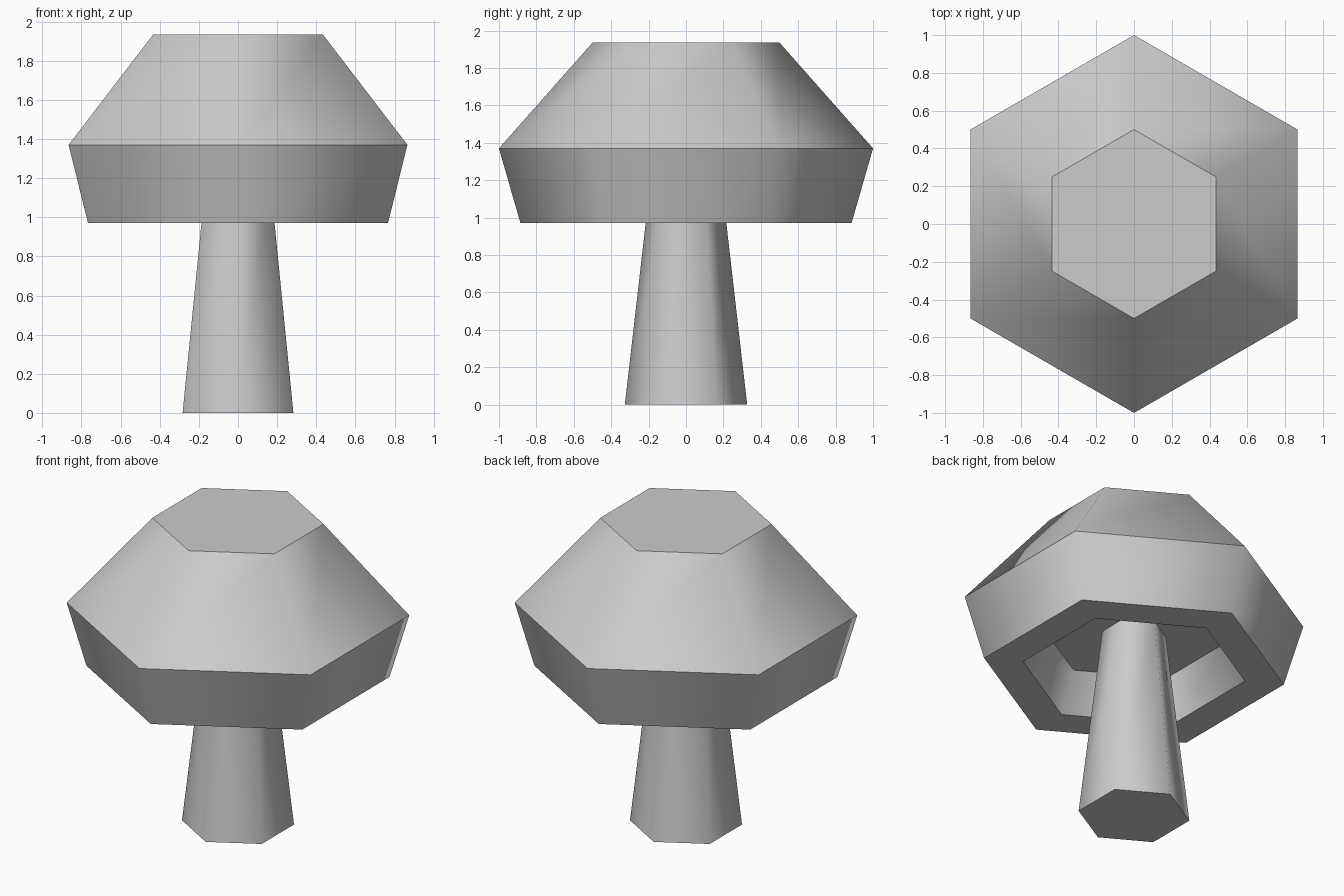
import bpy, bmesh
from math import sin, cos, pi

if "Cube" in bpy.data.objects:
    bpy.data.objects.remove(bpy.data.objects["Cube"])

SIDES = 6


def lathe(name, profile):
    """Six-sided lathe of (radius, z) rings, ends closed with flat caps."""
    bm = bmesh.new()
    angles = [pi / 2 + 2 * pi * i / SIDES for i in range(SIDES)]
    rings = [[bm.verts.new((r * cos(a), r * sin(a), z)) for a in angles]
             for r, z in profile]
    for low, high in zip(rings, rings[1:]):
        for i in range(SIDES):
            j = (i + 1) % SIDES
            bm.faces.new((low[i], low[j], high[j], high[i]))
    bm.faces.new(rings[0])
    bm.faces.new(rings[-1])
    bmesh.ops.recalc_face_normals(bm, faces=bm.faces)

    # smooth around the sides, sharp along each ring
    for f in bm.faces:
        f.smooth = True
    for ring in rings:
        for i in range(SIDES):
            bm.edges.get((ring[i], ring[(i + 1) % SIDES])).smooth = False

    mesh = bpy.data.meshes.new(name)
    bm.to_mesh(mesh)
    bm.free()
    obj = bpy.data.objects.new(name, mesh)
    bpy.context.collection.objects.link(obj)
    return obj


# tapered stem reaching up into the recess
lathe("mushroom_stem", [(0.327, 0), (0.187, 1.22)])

# cap: recess ceiling, recess wall, flat rim, outer band, sloped top
lathe("mushroom_cap", [(0.547, 1.22), (0.655, 0.97), (0.885, 0.97),
                       (1.0, 1.37), (0.5, 1.935)])
